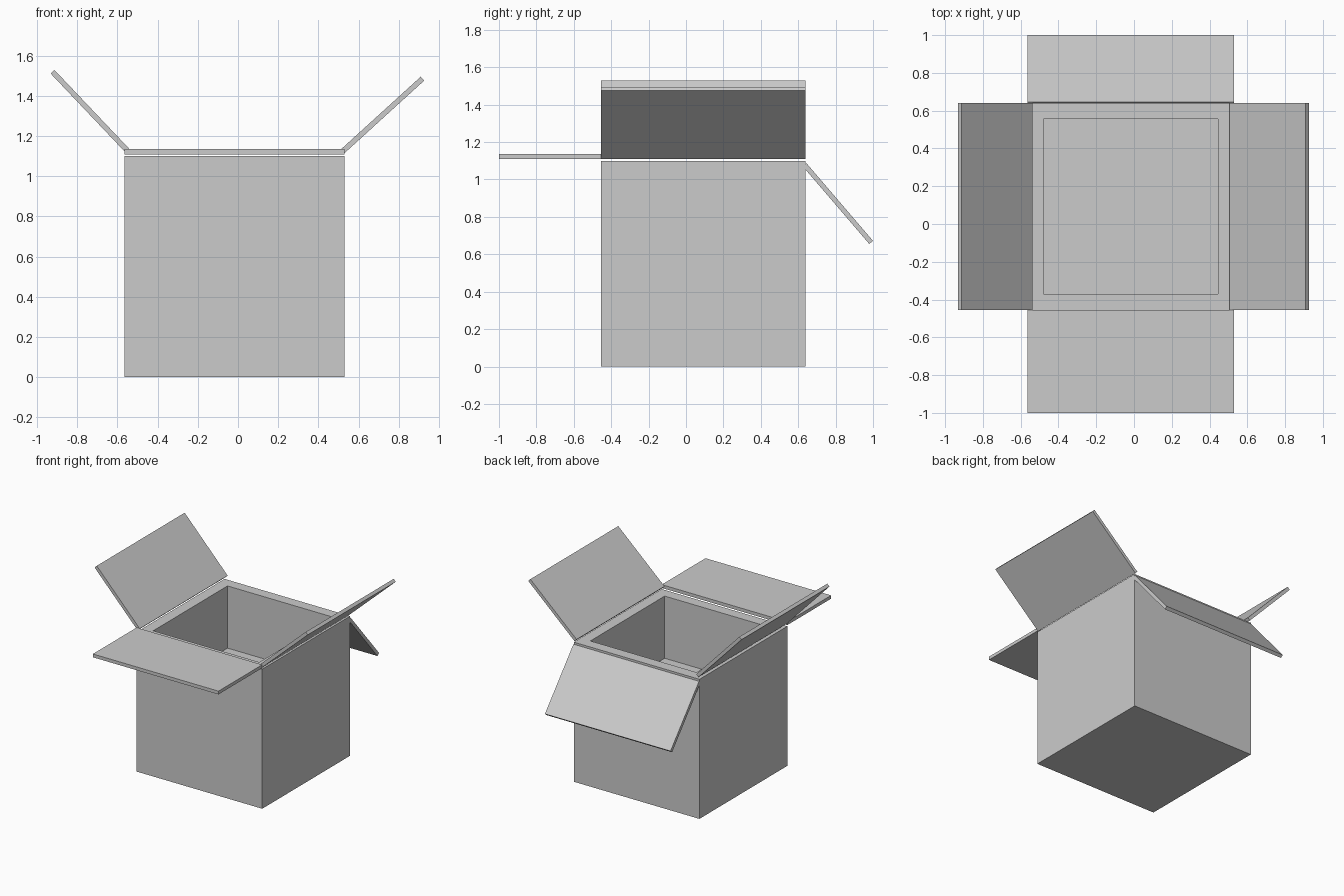
import bpy
import bmesh
from math import radians, cos, sin

cube = bpy.data.objects.get("Cube")
if cube:
    bpy.data.objects.remove(cube, do_unlink=True)

# Card colour
card = bpy.data.materials.new("grey_card")
card.use_nodes = True
grey = (0.6, 0.6, 0.6, 1)
card.diffuse_color = grey
card.node_tree.nodes["Principled BSDF"].inputs["Base Color"].default_value = grey

LEFT, RIGHT = 0.53, -0.565      # box sides along x
FRONT, BACK = -0.455, 0.64      # box sides along y
HEIGHT, WALL, FLOOR = 1.10, 0.085, 0.61
FLAP, THICK = 0.545, 0.026


def finish(name, bm):
    bmesh.ops.recalc_face_normals(bm, faces=bm.faces)
    mesh = bpy.data.meshes.new(name)
    bm.to_mesh(mesh)
    bm.free()
    mesh.materials.append(card)
    obj = bpy.data.objects.new(name, mesh)
    bpy.context.collection.objects.link(obj)
    return obj


def extrude(bm, points, offset):
    face = bm.faces.new([bm.verts.new(p) for p in points])
    new = bmesh.ops.extrude_face_region(bm, geom=[face])["geom"]
    verts = [v for v in new if isinstance(v, bmesh.types.BMVert)]
    bmesh.ops.translate(bm, verts=verts, vec=offset)


# Box body: a block with its top inset into a rim and pushed down to the floor
bm = bmesh.new()
extrude(bm, [(RIGHT, FRONT, 0), (LEFT, FRONT, 0), (LEFT, BACK, 0), (RIGHT, BACK, 0)],
        (0, 0, HEIGHT))
bmesh.ops.recalc_face_normals(bm, faces=bm.faces)
top = max(bm.faces, key=lambda f: f.calc_center_median().z)
bmesh.ops.inset_region(bm, faces=[top], thickness=WALL, use_even_offset=True)
well = bmesh.ops.extrude_face_region(bm, geom=[top])["geom"]
bmesh.ops.translate(bm, vec=(0, 0, FLOOR - HEIGHT),
                    verts=[v for v in well if isinstance(v, bmesh.types.BMVert)])
if top.is_valid:
    bmesh.ops.delete(bm, geom=[top], context='FACES_ONLY')
finish("box_body", bm)


# Flaps: a slab profile from its upper hinge edge, swept along the hinge
def flap(name, axis, side, hinge, angle):
    a = radians(angle)
    out, up = FLAP * cos(a) * side, FLAP * sin(a)
    down_out, down_up = THICK * sin(a) * side, -THICK * cos(a)
    h, z = hinge
    profile = [(h, z), (h + out, z + up),
               (h + out + down_out, z + up + down_up), (h + down_out, z + down_up)]
    bm = bmesh.new()
    if axis == "x":
        extrude(bm, [(p, FRONT, q) for p, q in profile], (0, BACK - FRONT, 0))
    else:
        extrude(bm, [(RIGHT, p, q) for p, q in profile], (LEFT - RIGHT, 0, 0))
    finish(name, bm)


flap("right_flap", "x", -1, (-0.538, 1.133), 46.5)
flap("left_flap", "x", 1, (0.506, 1.128), 42.3)
flap("front_flap", "y", -1, (FRONT, 1.135), 0)
flap("back_flap", "y", 1, (0.645, 1.086), -49.4)
